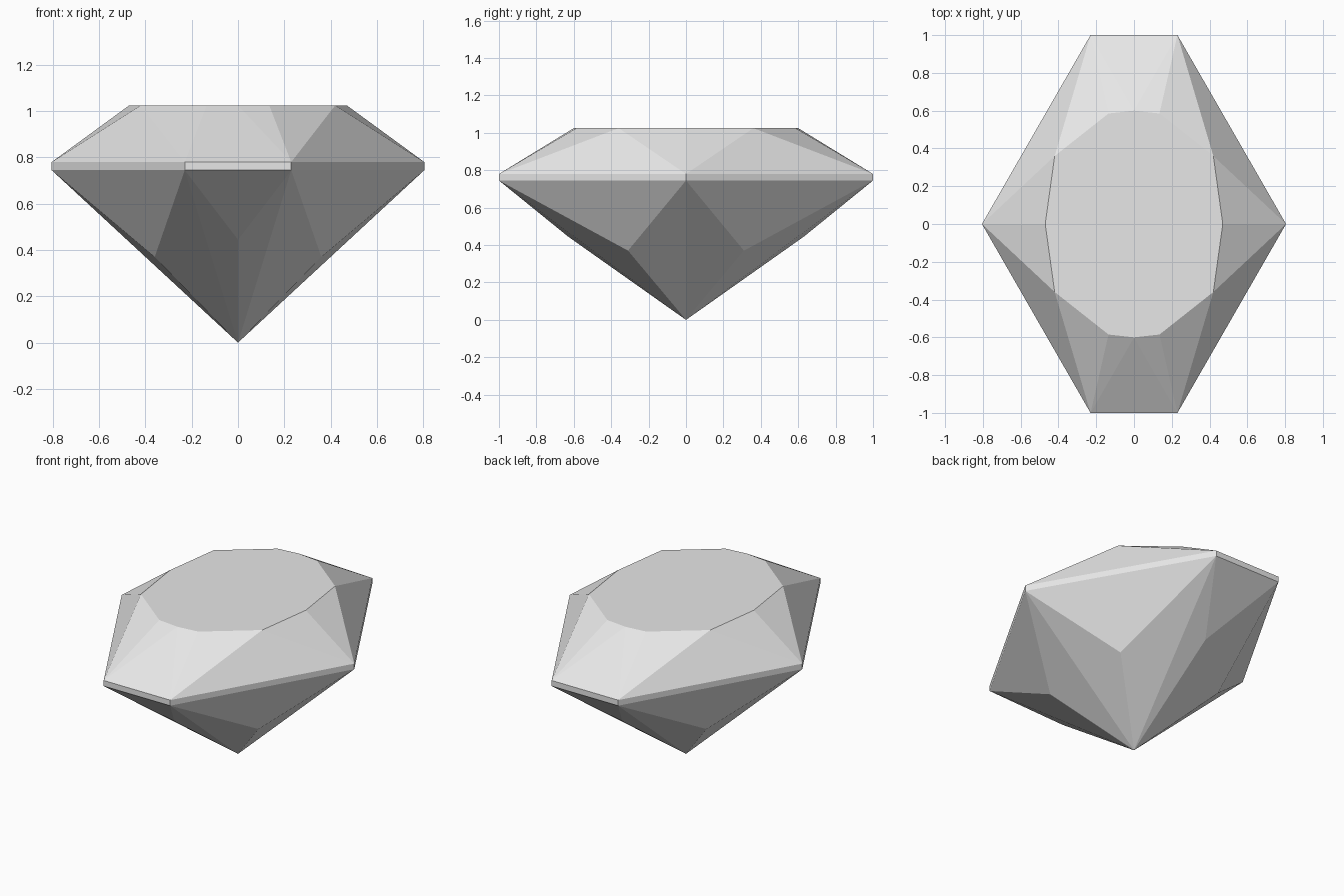
import bpy
import bmesh
import math

# Remove the default cube
cube = bpy.data.objects.get("Cube")
if cube:
    bpy.data.objects.remove(cube, do_unlink=True)

# Heights of the flat table and of the thin girdle band
TABLE_Z = 1.025
GIRDLE_TOP, GIRDLE_BOTTOM = 0.78, 0.745

# One quarter of the cut: table rim, hexagonal girdle, pavilion and culet
table = [(0.47, 0, TABLE_Z), (0.42, 0.36, TABLE_Z),
         (0.135, 0.585, TABLE_Z), (0, 0.6, TABLE_Z)]
girdle = [(x, y, z) for x, y in ((0.805, 0), (0.23, 1))
          for z in (GIRDLE_TOP, GIRDLE_BOTTOM)]
pavilion = [(0.36, 0.31, 0.37), (0, 0.63, 0.445), (0, 0, 0)]


def mirrored(points):
    """Reflect the quarter across both axes without doubling points."""
    return sorted({(sx * x + 0.0, sy * y + 0.0, z) for x, y, z in points
                   for sx in (-1, 1) for sy in (-1, 1)})


# Pale grey stone
grey = bpy.data.materials.new("pale_grey")
grey.use_nodes = True
colour = (0.8, 0.8, 0.8, 1)
grey.diffuse_color = colour
grey.node_tree.nodes["Principled BSDF"].inputs["Base Color"].default_value = colour

# Faceted gem: convex body with coplanar triangles merged into flat facets
bm = bmesh.new()
for point in mirrored(table + girdle + pavilion):
    bm.verts.new(point)
bmesh.ops.convex_hull(bm, input=bm.verts[:])
bmesh.ops.dissolve_limit(bm, angle_limit=math.radians(0.2),
                         verts=bm.verts[:], edges=bm.edges[:])
bmesh.ops.recalc_face_normals(bm, faces=bm.faces[:])
mesh = bpy.data.meshes.new("cut_gem")
bm.to_mesh(mesh)
bm.free()
mesh.materials.append(grey)
gem = bpy.data.objects.new("cut_gem", mesh)
bpy.context.collection.objects.link(gem)
